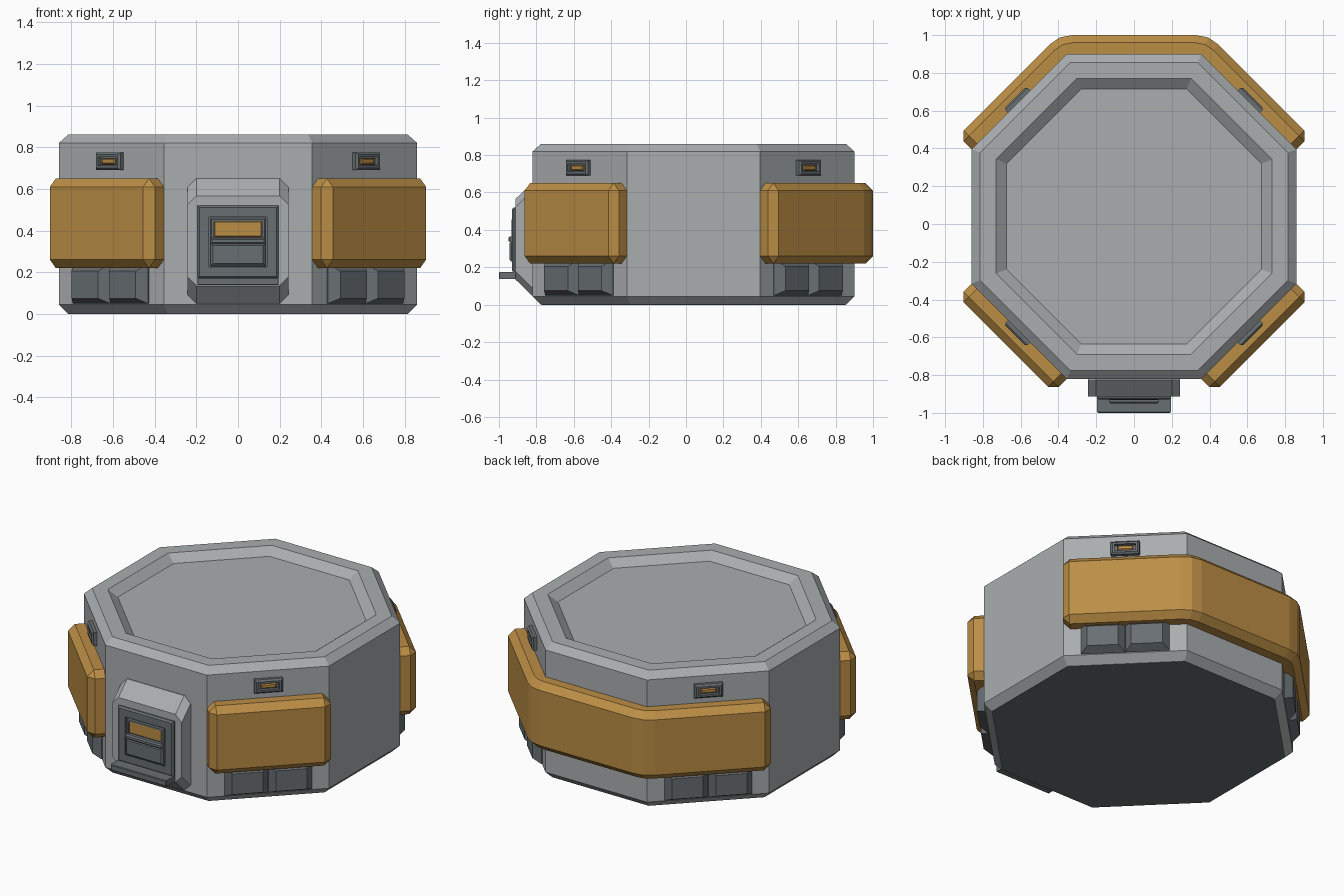
import bpy, bmesh, math
from mathutils import Matrix, Vector

if "Cube" in bpy.data.objects:
    bpy.data.objects.remove(bpy.data.objects["Cube"])

CY, AP = 0.04, 0.86            # body centre in y, octagon apothem
T = math.tan(math.pi / 8)


def material(name, col):
    m = bpy.data.materials.new(name)
    m.diffuse_color = (*col, 1)
    m.use_nodes = True
    m.node_tree.nodes["Principled BSDF"].inputs["Base Color"].default_value = m.diffuse_color
    return m


ORANGE = material("orange_paint", (0.50, 0.27, 0.06))
GREY = material("mid_grey", (0.40, 0.42, 0.43))
DARK = material("dark_metal", (0.14, 0.16, 0.17))


def finish(name, bm, mat, matrix=None):
    bmesh.ops.recalc_face_normals(bm, faces=bm.faces)
    if matrix:
        bm.transform(matrix)
    me = bpy.data.meshes.new(name)
    bm.to_mesh(me)
    bm.free()
    me.materials.append(mat)
    ob = bpy.data.objects.new(name, me)
    bpy.context.collection.objects.link(ob)
    return ob


def loft(name, rings, mat, matrix=None):
    """Closed solid through a list of equal-length point rings."""
    bm = bmesh.new()
    vs = [[bm.verts.new(p) for p in r] for r in rings]
    n = len(rings[0])
    for a, b in zip(vs, vs[1:]):
        for i in range(n):
            j = (i + 1) % n
            bm.faces.new((a[i], a[j], b[j], b[i]))
    bm.faces.new(vs[0])
    bm.faces.new(vs[-1])
    return finish(name, bm, mat, matrix)


def octagon(ap, z):
    r = ap / math.cos(math.pi / 8)
    return [(r * math.cos(math.pi / 8 + i * math.pi / 4),
             CY + r * math.sin(math.pi / 8 + i * math.pi / 4), z) for i in range(8)]


def rect(x0, x1, z0, z1, y):
    return [(x0, y, z0), (x1, y, z0), (x1, y, z1), (x0, y, z1)]


def plate(name, x0, x1, z0, z1, yb, yf, ch, mat, matrix=None):
    """Box facing -y whose front edges are chamfered."""
    return loft(name, [rect(x0, x1, z0, z1, yb), rect(x0, x1, z0, z1, yf + ch),
                       rect(x0 + ch, x1 - ch, z0 + ch, z1 - ch, yf)], mat, matrix)


def frame(name, x0, x1, z0, z1, yb, yf, w, depth, ch, mat, matrix=None):
    """Chamfered plate with a recess of border w."""
    i = ch + w
    return loft(name, [rect(x0, x1, z0, z1, yb), rect(x0, x1, z0, z1, yf + ch),
                       rect(x0 + ch, x1 - ch, z0 + ch, z1 - ch, yf),
                       rect(x0 + i, x1 - i, z0 + i, z1 - i, yf),
                       rect(x0 + i, x1 - i, z0 + i, z1 - i, yf + depth)], mat, matrix)


def bumper(name, inner, outer, matrix):
    """Prism from a plan outline, all sharp edges bevelled except along the wall."""
    bm = bmesh.new()
    f = bm.faces.new([bm.verts.new((*p, 0.22)) for p in inner + outer])
    ext = bmesh.ops.extrude_face_region(bm, geom=[f])["geom"]
    top = [v for v in ext if isinstance(v, bmesh.types.BMVert)]
    bmesh.ops.translate(bm, verts=top, vec=(0, 0, 0.43))
    if not f.is_valid or len(bm.faces) < len(inner + outer) + 2:
        bm.faces.new([v for v in bm.verts if v.co.z < 0.3])
    bmesh.ops.recalc_face_normals(bm, faces=bm.faces)
    wall = [Vector(p) for p in inner]
    on_wall = lambda v: any((v.co.xy - p).length < 1e-4 for p in wall)
    edges = [e for e in bm.edges if e.calc_face_angle(0) > 0.8
             and not all(on_wall(v) for v in e.verts)]
    bmesh.ops.bevel(bm, geom=edges, offset=0.04, segments=1, affect='EDGES')
    return finish(name, bm, ORANGE, matrix)


# Octagonal body with chamfered rims and a recessed lid
loft("body", [octagon(0.815, 0), octagon(AP, 0.045), octagon(AP, 0.82),
              octagon(0.815, 0.86), octagon(0.73, 0.86), octagon(0.675, 0.817)], GREY)
loft("base_plate", [octagon(0.813, -0.001), octagon(0.813, 0.01)], DARK)

# Feet blocks and lamps on the four diagonal walls
for k, corner in enumerate(("front_right", "back_right", "back_left", "front_left")):
    m = Matrix.Translation((0, CY, 0)) @ Matrix.Rotation(math.radians(45 + 90 * k), 4, 'Z')
    for s, side in ((-1, "a"), (1, "b")):
        c = s * 0.128
        loft(f"{corner}_block_{side}",
             [rect(c - 0.127, c + 0.127, 0.05, 0.24, -0.84),
              rect(c - 0.127, c + 0.127, 0.05, 0.24, -0.865),
              rect(c - 0.09, c + 0.09, 0.075, 0.205, -0.912)], DARK, m)
    frame(f"{corner}_lamp_frame", -0.083, 0.083, 0.69, 0.775, -0.84, -0.89,
          0.012, 0.02, 0.01, DARK, m)
    plate(f"{corner}_lamp", -0.045, 0.045, 0.718, 0.747, -0.86, -0.885, 0.006, ORANGE, m)

# Front bumpers: one per diagonal
L = AP * T
for name, ang in (("front_right_bumper", 45), ("front_left_bumper", -45)):
    m = Matrix.Translation((0, CY, 0)) @ Matrix.Rotation(math.radians(ang), 4, 'Z')
    bumper(name, [(-L, -0.85), (L, -0.85)], [(L, -0.96), (-L, -0.96)], m)

# Rear bumper wrapping three walls with rounded corners
n, t = Vector((1, 1)) / math.sqrt(2), Vector((1, -1)) / math.sqrt(2)
C = Vector((0.96 * T, 0.96))
A, B = C - Vector((0.07, 0)), C + t * 0.07
mid = A * 0.25 + C * 0.5 + B * 0.25
flip = lambda pts: [Vector((-p.x, p.y)) for p in reversed(pts)]
inner = [Vector((0.85 * T, 0.85)), n * 0.85 + t * L]
outer = [n * 0.96 + t * L, B, mid, A]
bumper("rear_bumper", [tuple(p) for p in flip(inner) + inner],
       [tuple(p) for p in outer + flip(outer)], Matrix.Translation((0, CY, 0)))


# Front housing with sloped top and bottom
def clipped(x, z0, z1, c, y):
    return [(-x + c, y, z0), (x - c, y, z0), (x, y, z0 + c), (x, y, z1 - c),
            (x - c, y, z1), (-x + c, y, z1), (-x, y, z1 - c), (-x, y, z0 + c)]


loft("front_housing", [clipped(0.243, 0.05, 0.65, 0.043, -0.80),
                       clipped(0.243, 0.05, 0.65, 0.043, -0.825),
                       clipped(0.243, 0.135, 0.565, 0.043, -0.912)], GREY)

# Hatch: frame, inner frame, window, flap, bar and step
frame("hatch_frame", -0.195, 0.195, 0.17, 0.52, -0.90, -0.93, 0.045, 0.012, 0.01, DARK)
frame("hatch_inner_frame", -0.132, 0.132, 0.225, 0.46, -0.91, -0.932, 0.01, 0.01, 0.006, DARK)
plate("hatch_window", -0.113, 0.113, 0.37, 0.445, -0.91, -0.928, 0.003, ORANGE)
plate("hatch_flap", -0.132, 0.132, 0.23, 0.34, -0.91, -0.945, 0.012, DARK)
plate("hatch_bar", -0.132, 0.132, 0.335, 0.365, -0.91, -0.95, 0.008, DARK)
plate("front_step", -0.195, 0.195, 0.138, 0.175, -0.87, -1.0, 0.004, DARK)
